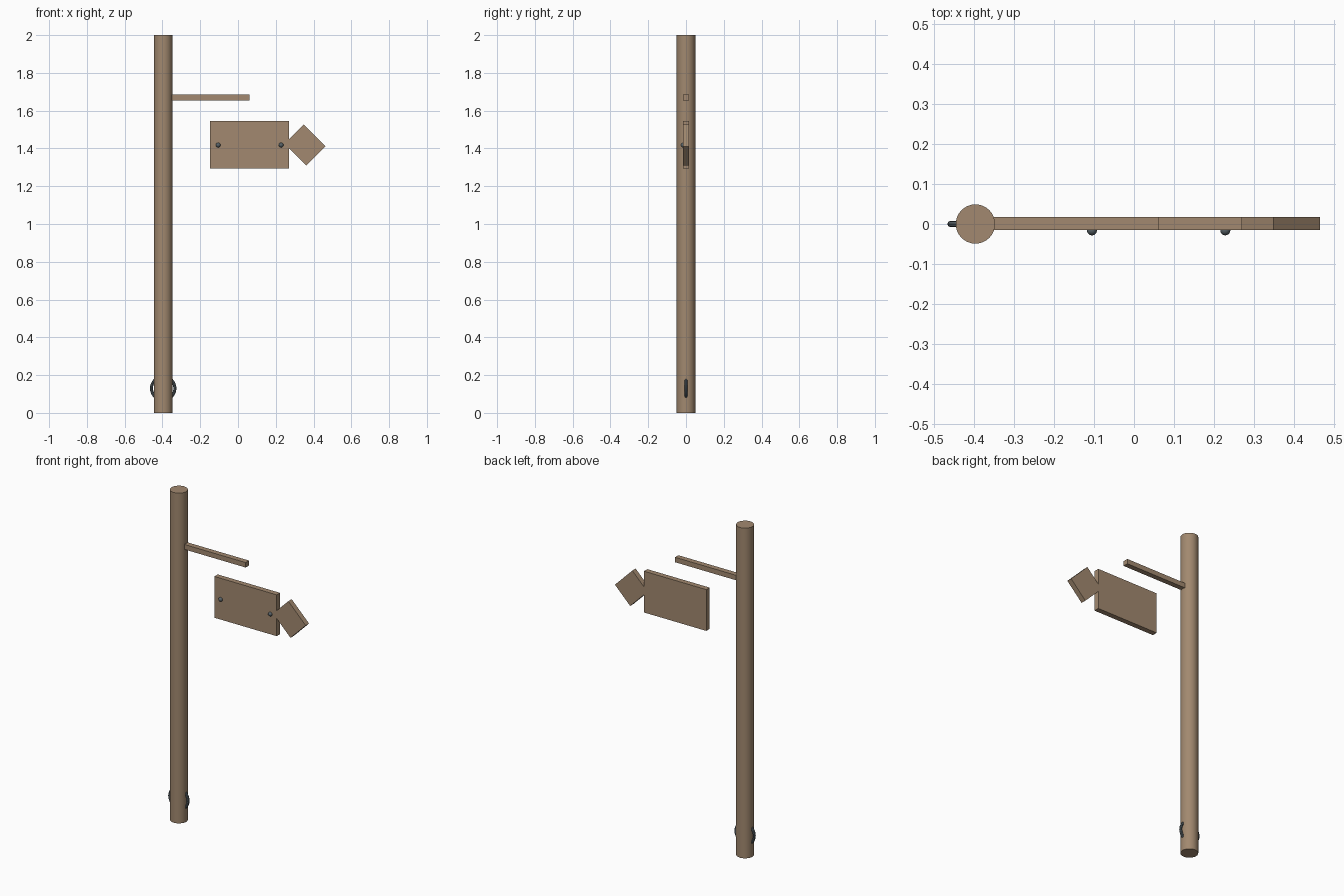
import bpy
from math import radians

cube = bpy.data.objects.get("Cube")
if cube:
    bpy.data.objects.remove(cube, do_unlink=True)


def material(name, rgb):
    mat = bpy.data.materials.new(name)
    mat.use_nodes = True
    mat.diffuse_color = (*rgb, 1)
    mat.node_tree.nodes["Principled BSDF"].inputs["Base Color"].default_value = (*rgb, 1)
    return mat


WOOD = material("weathered wood", (0.36, 0.25, 0.16))
METAL = material("dark iron", (0.1, 0.125, 0.14))
POST_X = -0.396
BOARD_Y = 0.001
BOARD_DEPTH = 0.032


def finish(name, mat, smooth=False):
    obj = bpy.context.object
    obj.name = obj.data.name = name
    obj.data.materials.append(mat)
    if smooth:
        bpy.ops.object.shade_smooth_by_angle(angle=radians(40))
    return obj


def board(name, x, z, width, height, angle=0):
    bpy.ops.mesh.primitive_cube_add(size=1, location=(x, BOARD_Y, z), rotation=(0, radians(angle), 0))
    bpy.context.object.scale = (width, BOARD_DEPTH, height)
    return finish(name, WOOD)


# Post
bpy.ops.mesh.primitive_cylinder_add(vertices=32, radius=0.049, depth=2, location=(POST_X, 0, 1))
finish("post", WOOD, True)

# Cross arm, hanging sign and its arrow tip
board("cross_arm", (POST_X + 0.062) / 2, 1.67, 0.062 - POST_X, 0.03)
board("sign_board", 0.061, 1.42, 0.418, 0.25)
board("arrow_tip", 0.355, 1.4185, 0.1645, 0.144, 45)

# Bolt heads on the sign front
for side, x in (("right", -0.105), ("left", 0.228)):
    bpy.ops.mesh.primitive_uv_sphere_add(segments=16, ring_count=8, radius=0.0125,
                                         location=(x, -0.016, 1.418))
    finish("bolt_" + side, METAL, True)

# Iron ring through the foot of the post
bpy.ops.mesh.primitive_torus_add(major_segments=32, minor_segments=8, major_radius=0.062,
                                 minor_radius=0.008, location=(POST_X, 0, 0.13),
                                 rotation=(radians(90), 0, 0))
finish("tether_ring", METAL, True)
